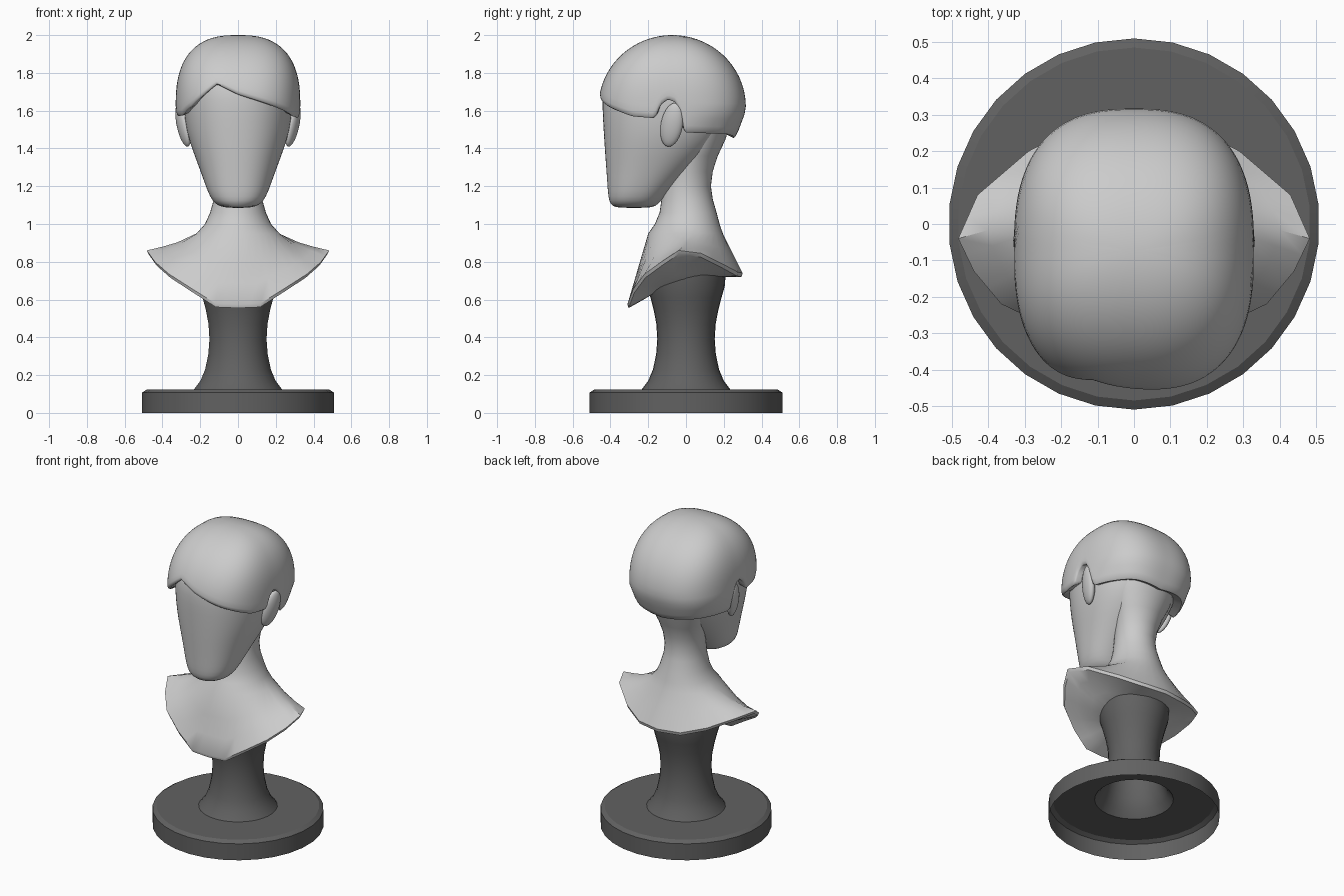
import bpy, bmesh, math

if "Cube" in bpy.data.objects:
    bpy.data.objects.remove(bpy.data.objects["Cube"])


def oval(count, a, y0, y1, z, n=2.0):
    """Superellipse ring: half width a, from y0 to y1, starting at the front."""
    b, yc, pts = (y1 - y0) / 2, (y0 + y1) / 2, []
    for i in range(count):
        t = 2 * math.pi * i / count
        s, c = math.sin(t), math.cos(t)
        r = (abs(s / a) ** n + abs(c / b) ** n) ** (-1 / n)
        pts.append((r * s, yc - r * c, z))
    return pts


def loft(name, rings, bottom=True, top=True, subdiv=0, angle=40):
    bm = bmesh.new()
    vs = [[bm.verts.new(p) for p in ring] for ring in rings]
    k = len(vs[0])
    for lo, hi in zip(vs, vs[1:]):
        for i in range(k):
            j = (i + 1) % k
            bm.faces.new((lo[i], lo[j], hi[j], hi[i]))
    if bottom:
        bm.faces.new(vs[0][::-1])
    if top:
        bm.faces.new(vs[-1])
    mesh = bpy.data.meshes.new(name)
    bm.to_mesh(mesh)
    bm.free()
    ob = bpy.data.objects.new(name, mesh)
    bpy.context.collection.objects.link(ob)
    if subdiv:
        ob.modifiers.new("Smooth", 'SUBSURF').levels = subdiv
    bpy.ops.object.select_all(action='DESELECT')
    ob.select_set(True)
    bpy.context.view_layer.objects.active = ob
    bpy.ops.object.shade_smooth_by_angle(angle=math.radians(angle))
    return ob


def interp(table, x):
    for (x0, v0), (x1, v1) in zip(table, table[1:]):
        if x <= x1:
            return v0 + (v1 - v0) * (x - x0) / (x1 - x0)
    return table[-1][1]


# Stand: one hollow turned surface, open underneath
dark = bpy.data.materials.new("dark_grey")
dark.diffuse_color = (0.12, 0.12, 0.12, 1)
dark.use_nodes = True
dark.node_tree.nodes["Principled BSDF"].inputs["Base Color"].default_value = dark.diffuse_color
stand_profile = [(.51, 0), (.51, .108), (.485, .124), (.235, .124), (.2, .17),
                 (.175, .23), (.158, .31), (.152, .39), (.157, .47),
                 (.17, .54), (.188, .61), (.205, .67), (.21, .73)]
stand = loft("stand", [oval(30, r, -r, r, z) for r, z in stand_profile], False, True, angle=30)
stand.data.materials.append(dark)

# Shoulders and neck: faceted rim lofted up into an oval neck
half = [(0, -.31, .575), (.12, -.308, .58), (.24, -.28, .655), (.365, -.22, .735),
        (.44, -.13, .8), (.483, -.04, .86), (.43, .08, .845), (.29, .2, .785),
        (.15, .275, .745), (0, .3, .74)]
loop = half + [(-x, y, z) for x, y, z in half[-2:0:-1]]
rim = []
for p, q in zip(loop, loop[1:] + loop[:1]):
    rim += [p, tuple((u + v) / 2 for u, v in zip(p, q))]
N = len(rim)
collar = oval(N, .22, -.2, .195, .95)


def blend(t):
    return [tuple(u + (v - u) * t for u, v in zip(p, q)) for p, q in zip(rim, collar)]


def sag(ring, amount):
    return [(x, y, z - amount * min(1, abs(x) / .3)) for x, y, z in ring]


under = [[(x * s, y * s, z - .02 + (.71 + .1 * y - z) * f) for x, y, z in rim]
         for s, f in ((.4, .9), (.6, .65), (.8, .3), (.98, 0))]
neck = [oval(N, a, y0, y1, z) for a, y0, y1, z in (
    (.175, -.165, .178, 1.0), (.148, -.14, .162, 1.06), (.128, -.13, .142, 1.13),
    (.122, -.12, .132, 1.2), (.13, -.1, .142, 1.28), (.15, -.08, .168, 1.36),
    (.185, -.06, .21, 1.45), (.2, -.06, .23, 1.52))]
loft("shoulders_and_neck", under + [rim, sag(blend(.3), .008), sag(blend(.6), .012), collar] + neck)

# Head: blank face tapering to the chin and back to the nape
head_rings = [(.05, -.35, -.2, 1.085), (.1, -.39, -.16, 1.093), (.135, -.408, -.135, 1.12),
              (.16, -.414, -.09, 1.17), (.188, -.419, -.01, 1.25), (.225, -.427, .1, 1.35),
              (.262, -.434, .19, 1.45), (.282, -.44, .235, 1.55), (.29, -.445, .25, 1.66),
              (.28, -.433, .23, 1.75), (.24, -.39, .18, 1.81), (.1, -.2, .05, 1.85)]
loft("head", [oval(40, a, y0, y1, z, 2.25) for a, y0, y1, z in head_rings], subdiv=1)

# Hair cap: hairline height by angle from the front, positive towards +x
hairline = [(-180, 1.455), (-150, 1.475), (-103, 1.485), (-98, 1.59), (-93, 1.645), (-86, 1.66),
            (-79, 1.63), (-74, 1.57), (-54, 1.575), (-40, 1.62), (-29, 1.675), (-17, 1.74),
            (0, 1.685), (28, 1.625), (54, 1.57), (74, 1.56), (79, 1.63), (86, 1.66),
            (93, 1.645), (98, 1.59), (103, 1.485), (150, 1.475), (180, 1.455)]
COLS, ROWS, CY = 144, 18, -.073
plan = oval(COLS, .33, CY - .39, CY + .39, 0, 2.6)


def hair_point(x, y, z, scale=1):
    u = min(1, max(0, (z - 1.62) / .38))
    sx = (1 - u ** 2.6) ** (1 / 2.6)
    sy = math.sqrt(1 - u * u)
    d = y - CY
    low = max(0, 1.6 - z)
    if d > 0:                       # tuck in towards the nape
        sy *= 1 - .95 * low
        sx *= 1 - .9 * low * min(1, d / .25)
    return (x * sx * scale, CY + d * sy * scale, z)


def hair_ring(f, scale=1, lift=0):
    ring = []
    for x, y, _ in plan:
        zb = interp(hairline, math.degrees(math.atan2(x, CY - y)))
        ring.append(hair_point(x, y, zb + lift + (2 - zb) * f, scale))
    return ring


hair_rows = [hair_ring(0, .8, .025), hair_ring(0, .965, 0), hair_ring(.02, .99)]
hair_rows += [hair_ring(math.sin(math.radians(4 + 83.5 * i / ROWS))) for i in range(ROWS + 1)]
loft("hair", hair_rows, bottom=False, angle=60)

# Ears: flattened tilted ovals, flared outwards at the back
for side, name in ((1, "right_ear"), (-1, "left_ear")):
    bpy.ops.mesh.primitive_uv_sphere_add(
        segments=24, ring_count=14, location=(side * .29, -.075, 1.525),
        rotation=(math.radians(-14), side * math.radians(9), side * math.radians(-16)))
    ear = bpy.context.object
    ear.name = name
    ear.scale = (.032, .06, .12)
    bpy.ops.object.shade_smooth()
